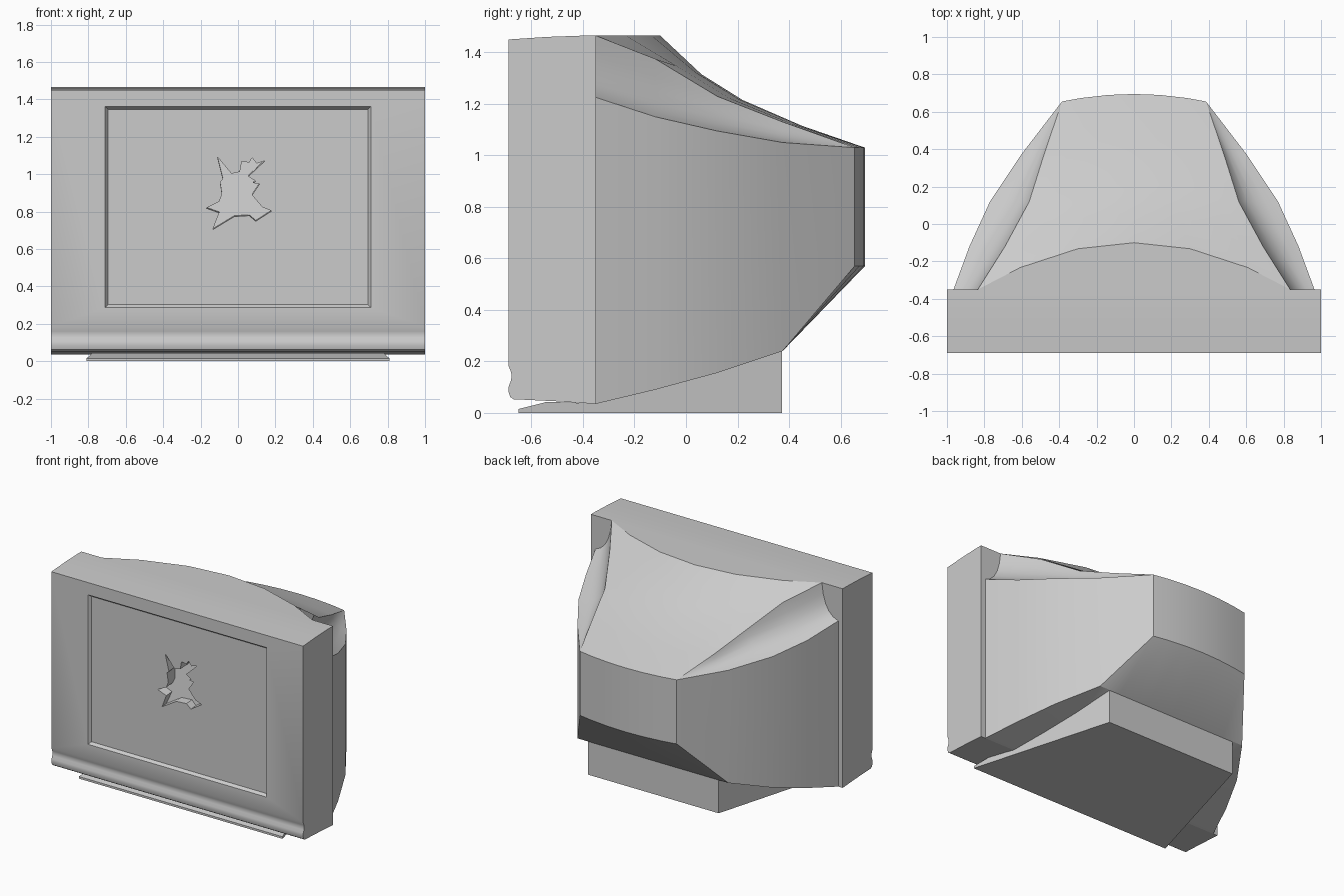
import bpy, bmesh, math

cube = bpy.data.objects.get("Cube")
if cube:
    bpy.data.objects.remove(cube, do_unlink=True)

GREY = (0.6, 0.6, 0.6, 1)
grey = bpy.data.materials.new("grey plastic")
grey.use_nodes = True
grey.diffuse_color = GREY
grey.node_tree.nodes["Principled BSDF"].inputs["Base Color"].default_value = GREY


def add_object(name, bm):
    bmesh.ops.remove_doubles(bm, verts=bm.verts, dist=0.0005)
    bmesh.ops.recalc_face_normals(bm, faces=bm.faces)
    mesh = bpy.data.meshes.new(name)
    bm.to_mesh(mesh)
    bm.free()
    mesh.materials.append(grey)
    ob = bpy.data.objects.new(name, mesh)
    bpy.context.collection.objects.link(ob)
    return ob


def activate(ob):
    bpy.ops.object.select_all(action='DESELECT')
    ob.select_set(True)
    bpy.context.view_layer.objects.active = ob


def smooth(ob):
    activate(ob)
    bpy.ops.object.shade_smooth_by_angle(angle=math.radians(30))


def bridge(name, loop_a, loop_b):
    """Closed solid between two matching outlines."""
    bm = bmesh.new()
    a = [bm.verts.new(p) for p in loop_a]
    b = [bm.verts.new(p) for p in loop_b]
    bm.faces.new(a)
    bm.faces.new(b[::-1])
    for i in range(len(a)):
        j = (i + 1) % len(a)
        bm.faces.new((a[i], b[i], b[j], a[j]))
    return add_object(name, bm)


def carve(target, cutter):
    cutter.hide_render = True
    mod = target.modifiers.new("cut", 'BOOLEAN')
    mod.operation = 'DIFFERENCE'
    mod.solver = 'EXACT'
    mod.object = cutter
    activate(target)
    bpy.ops.object.modifier_apply(modifier=mod.name)
    bpy.data.objects.remove(cutter, do_unlink=True)


# Front cabinet with a rolled groove along the bottom edge
FRONT, BACK = -0.69, -0.35
profile = [(FRONT, 1.45), (-0.54, 1.46), (-0.40, 1.465), (BACK, 1.465), (BACK, 0.035),
           (-0.5, 0.045), (-0.67, 0.053), (-0.683, 0.062), (-0.69, 0.085),
           (-0.688, 0.105), (-0.68, 0.125), (-0.677, 0.143), (-0.68, 0.16), (FRONT, 0.185)]
cabinet = bridge("front_cabinet", [(-1, y, z) for y, z in profile],
                 [(1, y, z) for y, z in profile])


# Sunken screen with a sloped rim
def rectangle(y, grow):
    x, low, high = 0.695 + grow, 0.303 - grow, 1.347 + grow
    return [(-x, y, low), (x, y, low), (x, y, high), (-x, y, high)]


carve(cabinet, bridge("screen_cutter", rectangle(FRONT - 0.02, 0.03),
                      rectangle(FRONT + 0.02, 0)))

# Jagged hole smashed in the screen
hole = [(-0.11, 1.09), (-0.035, 1.0), (0.01, 1.01), (0.02, 1.065), (0.06, 1.06),
        (0.075, 1.085), (0.1, 1.055), (0.145, 1.07), (0.055, 0.985), (0.095, 0.96),
        (0.08, 0.95), (0.115, 0.945), (0.075, 0.885), (0.13, 0.82), (0.18, 0.8),
        (0.095, 0.745), (0.06, 0.775), (-0.02, 0.77), (-0.135, 0.7), (-0.1, 0.79),
        (-0.17, 0.815), (-0.1, 0.85), (-0.085, 0.89), (-0.095, 0.955), (-0.08, 0.97)]
carve(cabinet, bridge("hole_cutter", [(x, FRONT - 0.02, z) for x, z in hole],
                      [(x, FRONT + 0.07 + 0.15 * (z - 0.7), z + 0.008) for x, z in hole]))
smooth(cabinet)

# Rear shell: stations from the cabinet to the back wall
side = [(0.965, BACK), (0.88, -0.12), (0.77, 0.12), (0.6, 0.375), (0.385, 0.655)]
side_low = [0.035, 0.09, 0.155, 0.24, 0.57]
side_high = [1.225, 1.15, 1.095, 1.05, 1.03]
ridge = [(0.835, 1.465), (0.69, 1.375), (0.56, 1.23), (0.48, 1.13), (0.385, 1.03)]
crown = [(-0.10, 1.465), (0.06, 1.315), (0.22, 1.215), (0.45, 1.115), (0.695, 1.03)]
STEPS = [0, 0.36, 0.73]
SCOOP = 5


def station(k, flat=False):
    (sx, y), low, high = side[k], side_low[k], side_high[k]
    (rx, rz), (cy, cz) = ridge[k], crown[k]
    bulge = cy - y if k == 4 else 0
    pts = [(u * sx, y + bulge * (1 - u * u), low) for u in STEPS]
    pts += [(sx, y, low)]
    # Concave scoop from the side wall up to the ridge
    mx, mz = rx + 0.12 * (sx - rx), high + 0.12 * (rz - high)
    for i in range(SCOOP + 1):
        t = i / SCOOP
        a, b, c = (1 - t) ** 2, 2 * t * (1 - t), t * t
        pts.append((a * sx + b * mx + c * rx, y, a * high + b * mz + c * rz))
    # Arched top from the ridge to the middle
    for u in reversed(STEPS):
        w = u * u
        pts.append((u * rx, y if flat else cy + (y - cy) * w, cz + (rz - cz) * w))
    return pts


bm = bmesh.new()
rows = [station(0, True)] + [station(k) for k in range(5)]
for mirror in (1, -1):
    grid = [[bm.verts.new((mirror * x, y, z)) for x, y, z in row] for row in rows]
    for k, (r0, r1) in enumerate(zip(grid, grid[1:])):
        first = len(STEPS) + SCOOP + 1 if k == 0 else 0
        for i in range(first, len(r0) - 1):
            bm.faces.new((r0[i], r0[i + 1], r1[i + 1], r1[i]))
    last = grid[-1]
    for i in range(len(STEPS)):
        bm.faces.new((last[i], last[i + 1], last[-2 - i], last[-1 - i]))
bmesh.ops.remove_doubles(bm, verts=bm.verts, dist=0.0005)
bmesh.ops.dissolve_degenerate(bm, edges=bm.edges, dist=0.0005)
smooth(add_object("rear_shell", bm))

# Tapered stand with a low lip at the front
stand = [(-0.65, 0), (-0.65, 0.015), (-0.54, 0.043), (-0.385, 0.038), (BACK, 0.036),
         (-0.12, 0.091), (0.12, 0.156), (0.372, 0.24), (0.372, 0)]


def stand_side(sign):
    return [(sign * (0.81 - 0.29 * (y + 0.65) / 1.022), y, z) for y, z in stand]


bridge("stand", stand_side(-1), stand_side(1))
